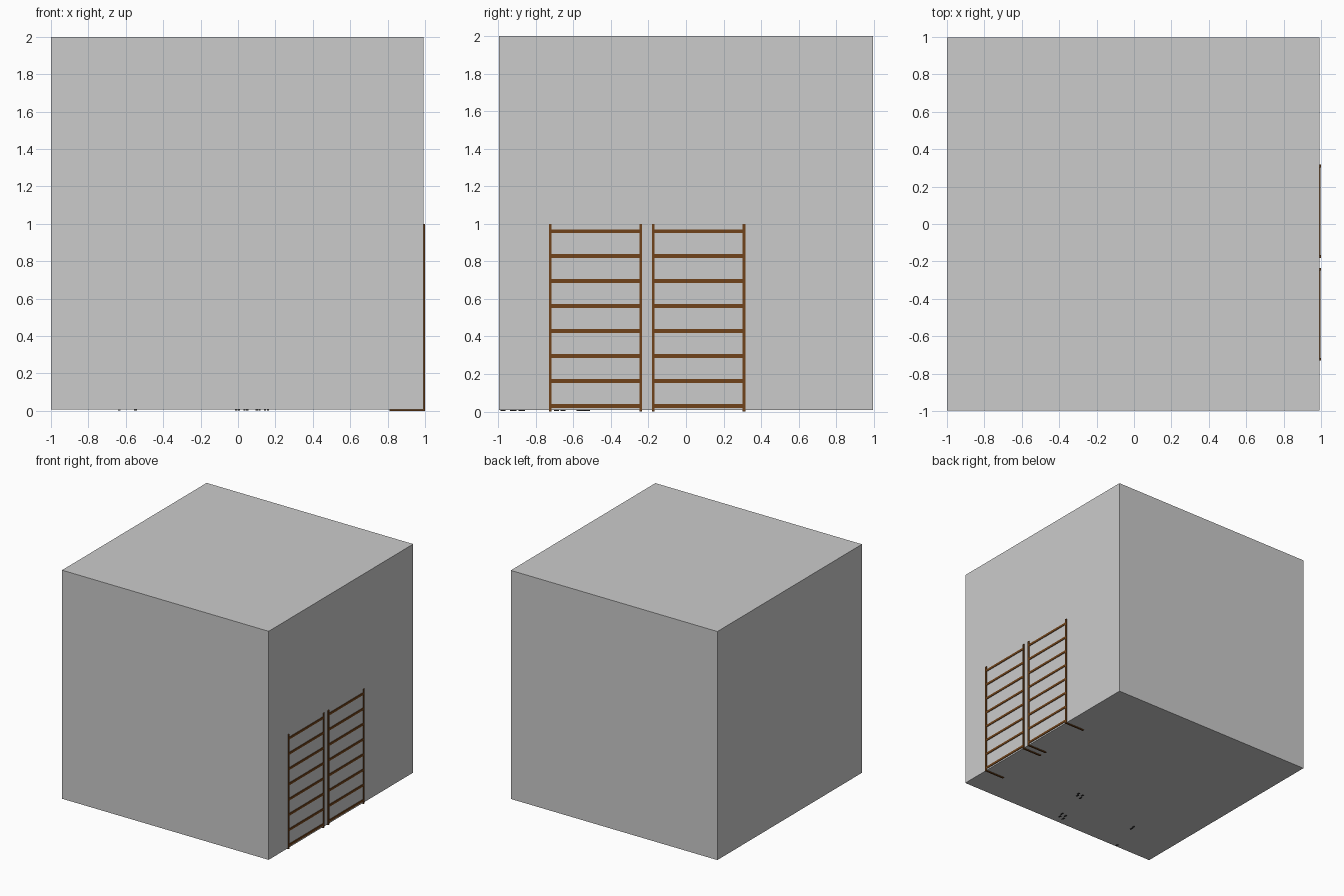
import bpy

if "Cube" in bpy.data.objects:
    bpy.data.objects.remove(bpy.data.objects["Cube"])


def material(name, rgb):
    m = bpy.data.materials.new(name)
    m.diffuse_color = (*rgb, 1)
    m.use_nodes = True
    m.node_tree.nodes["Principled BSDF"].inputs["Base Color"].default_value = m.diffuse_color
    return m


def box(name, x, y, z, mat=None):
    """Box from (min, max) ranges on each axis."""
    bpy.ops.mesh.primitive_cube_add(size=1, location=[sum(r) / 2 for r in (x, y, z)])
    ob = bpy.context.object
    ob.name = name
    ob.scale = [r[1] - r[0] for r in (x, y, z)]
    bpy.ops.object.transform_apply(location=False, rotation=False, scale=True)
    if mat:
        ob.data.materials.append(mat)
    return ob


wood = material("dark_wood", (0.16, 0.055, 0.01))
black = material("black", (0.02, 0.02, 0.02))

# room shell
box("room", (-1, 0.993), (-0.996, 0.996), (0.007, 2))

# two wall bar units whose side panels and rungs pass slightly through the wall
for y0, y1 in ((-0.731, -0.234), (-0.182, 0.317)):
    for y in (y0, y1 - 0.015):
        box("wall_bar_side", (0.81, 1.0), (y, y + 0.015), (0, 1.0), wood)
    for i in range(8):
        z = 0.03 + i * 0.133
        box("wall_bar_rung", (0.965, 0.998), (y0 + 0.015, y1 - 0.015), (z - 0.01, z + 0.01), wood)

# small equipment feet that poke through the floor
feet = [(0.10, -0.57), (0.115, -0.53), (0.145, -0.555), (0.16, -0.525),
        (-0.01, -0.925), (0.005, -0.88), (0.035, -0.915), (0.05, -0.87),
        (-0.55, -0.69), (-0.545, -0.655), (-0.635, -0.975)]
for x, y in feet:
    box("equipment_foot", (x - 0.006, x + 0.006), (y - 0.013, y + 0.013), (0.003, 0.03), black)
